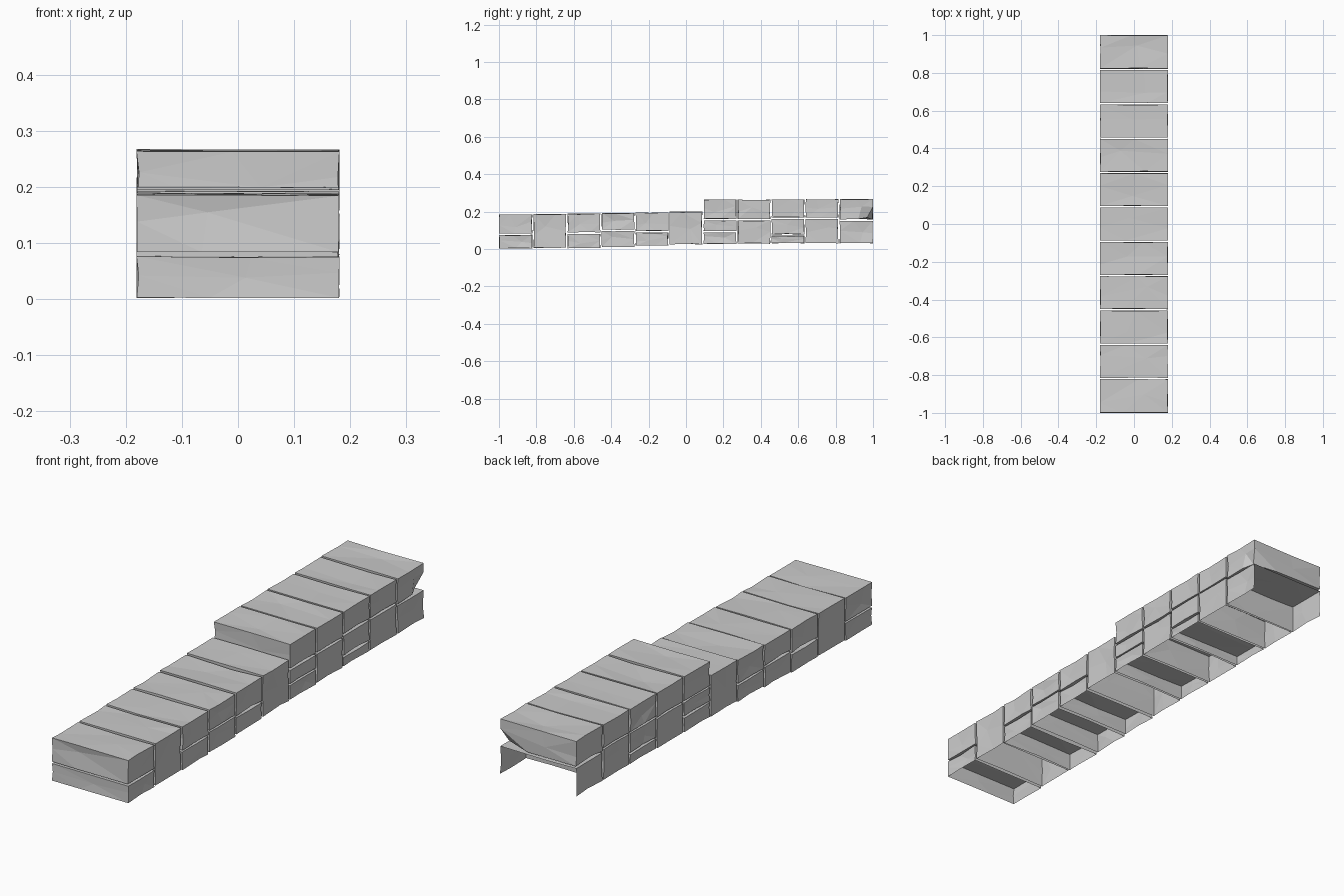
import bpy, bmesh, random
from mathutils import Vector

random.seed(7)
if "Cube" in bpy.data.objects:
    bpy.data.objects.remove(bpy.data.objects["Cube"], do_unlink=True)

stone = bpy.data.materials.new("grey stone")
stone.use_nodes = True
colour = (0.6, 0.6, 0.6, 1)
stone.diffuse_color = colour
stone.node_tree.nodes["Principled BSDF"].inputs["Base Color"].default_value = colour

HALF = 0.181    # half the width of the wall
GAP = 0.003     # half the joint between stones


def block(name, y0, y1, z0, z1, open_bottom=False, open_back=False, notch=False):
    """One rough-hewn stone: a split box with its faces slightly dented."""
    size = Vector((2 * HALF, y1 - y0, z1 - z0))
    centre = Vector((0, (y0 + y1) / 2, (z0 + z1) / 2))
    bm = bmesh.new()
    bmesh.ops.create_cube(bm, size=1)
    bmesh.ops.subdivide_edges(bm, edges=bm.edges[:], cuts=1, use_grid_fill=True)
    hidden = [f for f in bm.faces
              if (open_bottom and f.normal.z < -0.9) or (open_back and f.normal.y > 0.9)]
    bmesh.ops.delete(bm, geom=hidden, context='FACES')
    for v in bm.verts:
        p = v.co.copy()
        on_edge = sum(abs(c) > 0.4 for c in p)
        v.co = Vector(a * b for a, b in zip(p, size)) + centre
        # face centres are dented most, corners hardly at all
        depth = {1: 0.009, 2: 0.005}.get(on_edge, 0.002)
        for axis in range(3):
            if abs(p[axis]) > 0.4:
                v.co[axis] -= (1 if p[axis] > 0 else -1) * random.uniform(0, depth)
            elif on_edge < 3:
                v.co[axis] += random.uniform(-0.2, 0.2) * size[axis]
        # broken lower corner of the end stone
        if notch and p.x > 0.4 and p.y > 0.4 and p.z < -0.4:
            v.co += Vector((-0.02, -0.03, 0.01))
    bmesh.ops.triangulate(bm, faces=bm.faces[:])
    mesh = bpy.data.meshes.new(name)
    bm.to_mesh(mesh)
    bm.free()
    mesh.materials.append(stone)
    bpy.context.collection.objects.link(bpy.data.objects.new(name, mesh))


# Each column of the wall: the heights of its joints, from the ground up
columns = [
    (0.002, 0.08, 0.186),
    (0.006, 0.188),
    (0.004, 0.085, 0.190),
    (0.010, 0.10, 0.193),
    (0.018, 0.092, 0.197),
    (0.024, 0.201),
    (0.026, 0.092, 0.157, 0.265),
    (0.028, 0.157, 0.265),
    (0.030, 0.075, 0.165, 0.266),
    (0.030, 0.165, 0.267),
    (0.030, 0.155, 0.268),
]
pitch = 2 / len(columns)
last = len(columns) - 1
for i, joints in enumerate(columns):
    y0 = -1 + i * pitch + (GAP if i else 0)
    y1 = -1 + (i + 1) * pitch - (GAP if i < last else 0)
    courses = list(zip(joints, joints[1:]))
    for k, (z0, z1) in enumerate(courses):
        base, top = k == 0, k == len(courses) - 1
        course = "top" if top else "base" if base else "middle"
        block(f"{course}_stone_{i + 1}", y0, y1,
              z0 if base else z0 + GAP, z1 if top else z1 - GAP,
              open_bottom=base, open_back=base and i == last,
              notch=top and i == last)
